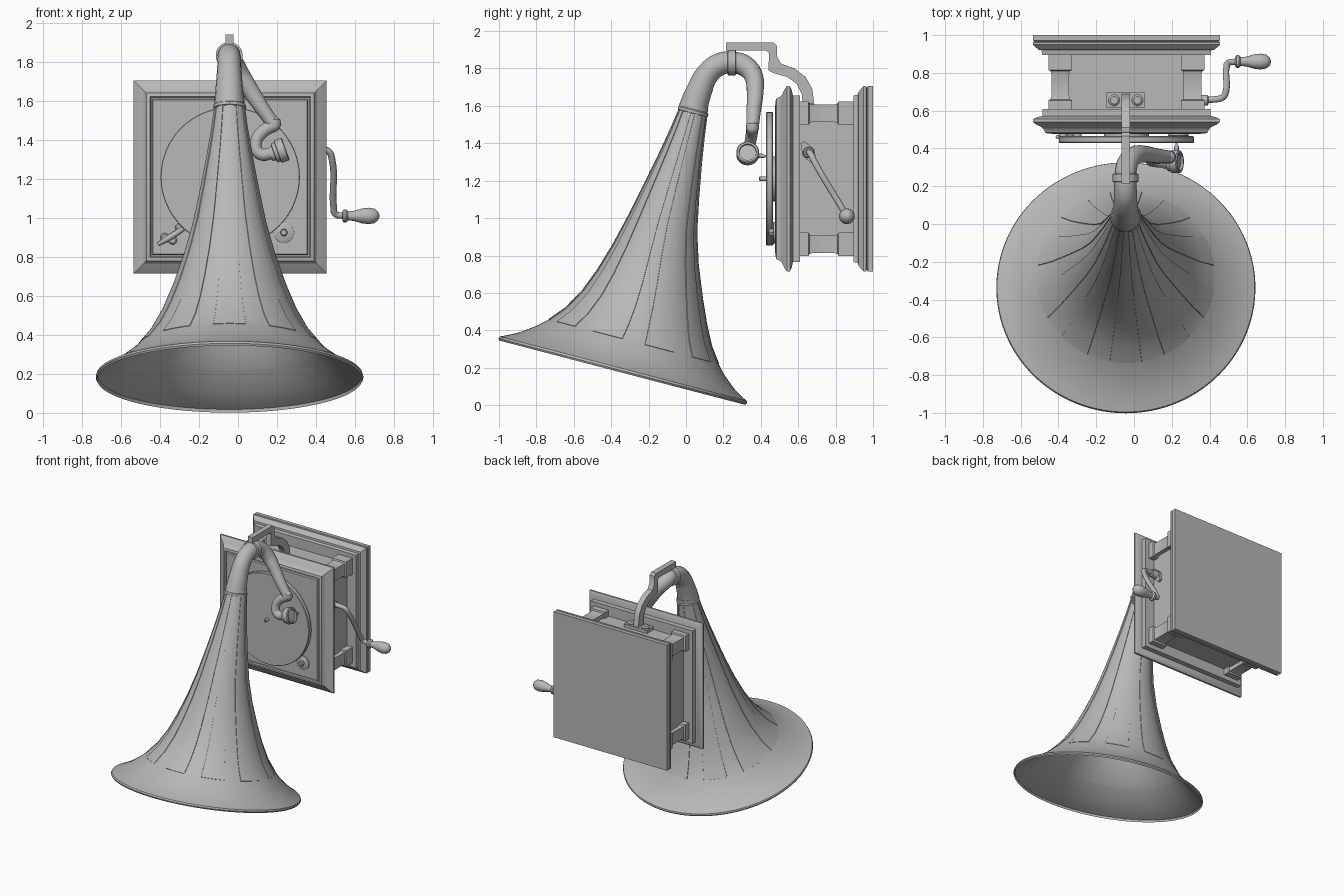
import bpy, bmesh, math
from mathutils import Vector

CX, CZ = -0.04, 1.21          # centre of the cabinet
GREY = bpy.data.materials.new("grey metal")
GREY.diffuse_color = (0.48, 0.48, 0.48, 1)


def finish(ob, angle=35):
    ob.data.materials.clear()
    ob.data.materials.append(GREY)
    bpy.ops.object.select_all(action='DESELECT')
    ob.select_set(True)
    bpy.context.view_layer.objects.active = ob
    bpy.ops.object.shade_smooth_by_angle(angle=math.radians(angle))
    return ob


def loft(name, rings, caps=True, angle=35):
    """Skin a list of equal-length point rings."""
    bm = bmesh.new()
    vs = [[bm.verts.new(p) for p in ring] for ring in rings]
    n = len(rings[0])
    for a, b in zip(vs, vs[1:]):
        for i in range(n):
            j = (i + 1) % n
            bm.faces.new((a[i], a[j], b[j], b[i]))
    if caps:
        bm.faces.new(vs[0])
        bm.faces.new(vs[-1])
    bmesh.ops.recalc_face_normals(bm, faces=bm.faces)
    me = bpy.data.meshes.new(name)
    bm.to_mesh(me)
    bm.free()
    ob = bpy.data.objects.new(name, me)
    bpy.context.collection.objects.link(ob)
    return finish(ob, angle)


def lathe(name, origin, axis, profile, seg=32):
    """Turn (distance, radius) pairs around an axis."""
    q = Vector(axis).to_track_quat('Z', 'Y')
    o = Vector(origin)
    return loft(name, [[o + q @ Vector((r * math.cos(a), r * math.sin(a), t))
                        for a in (2 * math.pi * i / seg for i in range(seg))]
                       for t, r in profile])


def moulding(name, profile):
    """Square frame swept through (y, half width) pairs."""
    return loft(name, [[(CX + sx * h, y, CZ + sz * h)
                        for sx, sz in ((-1, -1), (1, -1), (1, 1), (-1, 1))]
                       for y, h in profile], angle=30)


def box(name, x, y, z):
    return loft(name, [[(x[0], b, z[0]), (x[1], b, z[0]), (x[1], b, z[1]), (x[0], b, z[1])]
                       for b in y])


def tube(name, pts):
    """Smooth pipe through (x, y, z, radius) points."""
    cu = bpy.data.curves.new(name, 'CURVE')
    cu.dimensions = '3D'
    cu.bevel_depth = 1
    cu.bevel_resolution = 6
    cu.resolution_u = 8
    cu.use_fill_caps = True
    sp = cu.splines.new('BEZIER')
    sp.bezier_points.add(len(pts) - 1)
    sp.radius_interpolation = 'CARDINAL'
    for bp, p in zip(sp.bezier_points, pts):
        bp.co, bp.radius = p[:3], p[3]
        bp.handle_left_type = bp.handle_right_type = 'AUTO'
    ob = bpy.data.objects.new(name, cu)
    bpy.context.collection.objects.link(ob)
    bpy.ops.object.select_all(action='DESELECT')
    ob.select_set(True)
    bpy.context.view_layer.objects.active = ob
    bpy.ops.object.convert(target='MESH')
    return finish(bpy.context.view_layer.objects.active)


# Cabinet: base, body and lid
moulding("base_plate", [(1.0, 0.495), (0.972, 0.495), (0.965, 0.485)])
moulding("base_moulding", [(0.968, 0.485), (0.962, 0.495), (0.95, 0.495), (0.935, 0.48),
                           (0.922, 0.465), (0.92, 0.45), (0.895, 0.445)])
moulding("cabinet_body", [(0.9, 0.365), (0.6, 0.365)])
moulding("lid_moulding", [(0.61, 0.445), (0.572, 0.445), (0.565, 0.475), (0.555, 0.495),
                          (0.54, 0.495), (0.526, 0.477), (0.514, 0.45), (0.5, 0.437),
                          (0.484, 0.43), (0.478, 0.412), (0.486, 0.407), (0.486, 0.4), (0.476, 0.395)])

# Corner pilasters: a fluted-in shaft between two caps
for sx in (-1, 1):
    for sz in (-1, 1):
        rings = []
        for y, o, i in ((0.6, 0.413, 0.288), (0.655, 0.413, 0.288), (0.66, 0.402, 0.298),
                        (0.675, 0.397, 0.303), (0.795, 0.397, 0.303), (0.81, 0.402, 0.298),
                        (0.815, 0.413, 0.288), (0.9, 0.413, 0.288)):
            rings.append([(CX + sx * a, y, CZ + sz * b)
                          for a, b in ((i, i), (o, i), (o, o), (i, o))])
        loft("pilaster", rings)

# Turntable and spindle
lathe("turntable", (CX, 0.465, CZ), (0, -1, 0),
      [(0, 0.352), (0.004, 0.357), (0.032, 0.357), (0.036, 0.354)], 64)
lathe("turntable_hub", (CX, 0.49, CZ), (0, -1, 0), [(0, 0.12), (0.04, 0.12)])
lathe("spindle", (CX, 0.44, CZ), (0, -1, 0), [(0, 0.012), (0.045, 0.012), (0.05, 0.007)], 16)

# Speed knob and brake lever on the lid
lathe("speed_dial", (0.235, 0.48, 0.925), (0, -1, 0), [(0, 0.054), (0.012, 0.054), (0.016, 0.048)])
lathe("speed_knob", (0.235, 0.47, 0.925), (0, -1, 0), [(0, 0.02), (0.025, 0.02), (0.03, 0.014)], 6)
tube("brake_lever", [(-0.41, 0.462, 0.865, 0.009), (-0.35, 0.455, 0.9, 0.016), (-0.28, 0.455, 0.945, 0.012)])
for x, z in ((-0.375, 0.9), (-0.335, 0.885), (-0.3, 0.95)):
    lathe("brake_screw", (x, 0.48, z), (0, -1, 0), [(0, 0.022), (0.022, 0.022), (0.028, 0.015)], 16)

# Crank: lozenge mounting plate, arm and turned handle
loft("crank_plate", [[(x, 0.655 + 0.5 * a + 0.86 * b, 1.35 - 0.86 * a + 0.5 * b)
                      for a, b in ((-.065, -.012), (0, -.036), (.065, -.012),
                                   (.065, .012), (0, .036), (-.065, .012))]
                     for x in (0.32, 0.345)])
lathe("crank_socket", (0.34, 0.655, 1.35), (1, 0, 0), [(0, 0.03), (0.05, 0.027), (0.055, 0.02)])
tube("crank_arm", [(0.33, 0.66, 1.35, 0.017), (0.43, 0.66, 1.35, 0.017), (0.465, 0.668, 1.34, 0.017),
                   (0.483, 0.69, 1.295, 0.017), (0.49, 0.83, 1.06, 0.017),
                   (0.5, 0.853, 1.02, 0.017), (0.545, 0.86, 1.01, 0.016)])
lathe("crank_handle", (0.535, 0.86, 1.01), (1, 0, 0),
      [(0, 0.026), (0.008, 0.034), (0.02, 0.034), (0.03, 0.023), (0.06, 0.026), (0.1, 0.038),
       (0.135, 0.042), (0.165, 0.037), (0.183, 0.022), (0.19, 0.006)])

# Support bracket: extruded side profile, foot and screws
side = [(.215, 1.94), (.465, 1.94), (.485, 1.925), (.488, 1.86), (.51, 1.825), (.58, 1.80),
        (.64, 1.755), (.675, 1.69), (.69, 1.58), (.625, 1.58), (.62, 1.66), (.59, 1.72),
        (.54, 1.755), (.47, 1.775), (.44, 1.79), (.445, 1.88), (.43, 1.895), (.215, 1.895)]
loft("support_bracket", [[(x, y, z) for y, z in side] for x in (-0.065, -0.022)])
box("bracket_foot", (-0.145, 0.055), (0.615, 0.695), (1.57, 1.6))
for x in (-0.105, 0.018):
    lathe("bracket_screw", (x, 0.655, 1.595), (0, 0, 1), [(0, 0.03), (0.012, 0.03), (0.02, 0.02)], 20)

# Elbow and tone arm, tapering to the sound box
tube("elbow_and_tone_arm", [
    (-.045, .03, 1.565, .077), (-.045, .07, 1.68, .069), (-.045, .115, 1.77, .062),
    (-.045, .175, 1.82, .06), (-.045, .25, 1.832, .058), (-.035, .32, 1.81, .056),
    (-.0, .362, 1.755, .05), (.05, .37, 1.675, .045), (.115, .362, 1.575, .039),
    (.185, .355, 1.475, .034)])
lathe("arm_knuckle", (0.187, 0.355, 1.435), (0, 0, 1),
      [(0.012, 0.01), (0.025, 0.028), (0.045, 0.035), (0.07, 0.03), (0.085, 0.01)], 24)
tube("gooseneck", [(.195, .355, 1.48, .033), (.125, .35, 1.44, .032), (.092, .34, 1.385, .031),
                   (.11, .332, 1.33, .031), (.19, .33, 1.335, .031)])
lathe("neck_collar", (-0.045, 0.222, 1.832), (0, 1, 0),
      [(0, 0.06), (0.003, 0.069), (0.042, 0.069), (0.045, 0.06)])

# Sound box and needle
lathe("sound_box", (0.165, 0.33, 1.325), (0.94, 0, 0.34),
      [(0, 0.035), (0.02, 0.04), (0.022, 0.052), (0.04, 0.052), (0.042, 0.061), (0.08, 0.061),
       (0.085, 0.056), (0.085, 0.046), (0.073, 0.044)])
lathe("needle_holder", (0.225, 0.38, 1.335), (0, 1, -0.1), [(0, 0.012), (0.03, 0.012), (0.05, 0.003)], 12)

# Horn: (height along axis, radius, sideways shift), with raised petals outside
profile = [(-.01, .68, 0), (0, .686, 0), (.012, .682, 0), (.03, .645, .002), (.06, .592, .006),
           (.118, .517, .012), (.165, .47, .017), (.167, .468, .017), (.25, .402, .022),
           (.36, .342, .025), (.49, .288, .022), (.65, .232, .014), (.82, .185, .008),
           (1.0, .148, .009), (1.175, .115, .011), (1.32, .091, .013), (1.435, .075, .014)]
C = Vector((-0.043, -0.338, 0.183))
N, V, U = Vector((0, .253, .968)), Vector((0, .968, -.253)), Vector((1, 0, 0))
PETALS = 10
# Angular stops in one petal pitch: fraction and whether it lies on the raised part
stops = ([(0.005 + 0.57 * k / 6, True) for k in range(7)] +
         [(0.58 + 0.42 * k / 5, False) for k in range(6)])


def horn_ring(t, r, shift, petals):
    pts = []
    for p in range(PETALS):
        for f, raised in stops:
            a = 2 * math.pi * (p + f + 0.21) / PETALS
            rr = r + (0.004 if petals and raised and 0.166 < t else 0)
            pts.append(C + N * t + V * (shift + rr * math.sin(a)) + U * (rr * math.cos(a)))
    return pts


outer = [horn_ring(t, r, s, True) for t, r, s in reversed(profile)]
inner = [horn_ring(t - 0.006, r - 0.006, s, False) for t, r, s in profile[2:]]
loft("horn", outer + inner, caps=False, angle=30)

# Ferrule joining horn and elbow
lathe("horn_ferrule", C + N * 1.425 + V * 0.013, N,
      [(0, 0.076), (0.003, 0.083), (0.018, 0.083), (0.024, 0.077), (0.05, 0.074)])
